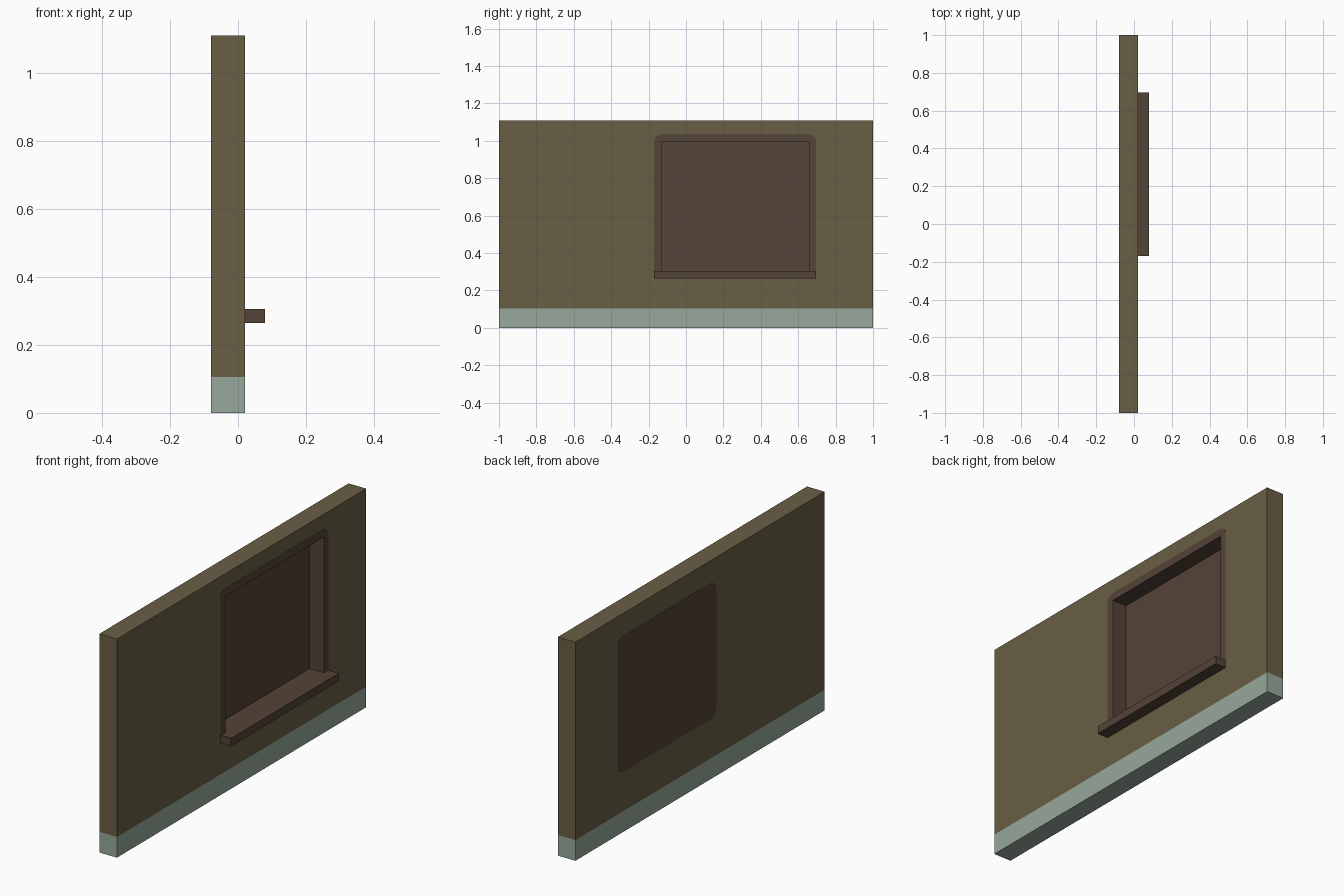
import bpy, bmesh, math
from mathutils import Vector

if "Cube" in bpy.data.objects:
    bpy.data.objects.remove(bpy.data.objects["Cube"])

# Main dimensions
X0, X1 = -0.08, 0.02            # wall back and front
H, BAND = 1.11, 0.105           # wall height, skirting height
Y0, Y1, Z0, Z1 = -0.13, 0.66, 0.305, 0.995   # recess opening
DEPTH, T = 0.08, 0.001          # recess depth, paint thickness


def material(name, rgb):
    m = bpy.data.materials.new(name)
    lin = [((c / 255 + 0.055) / 1.055) ** 2.4 for c in rgb]
    m.diffuse_color = (*lin, 1)
    m.use_nodes = True
    m.node_tree.nodes["Principled BSDF"].inputs["Base Color"].default_value = m.diffuse_color
    return m


wall_mat = material("olive plaster", (106, 94, 70))
band_mat = material("pale green band", (151, 168, 155))
wood_mat = material("dark brown", (84, 67, 55))


def finish(name, bm, mats):
    bmesh.ops.recalc_face_normals(bm, faces=bm.faces)
    me = bpy.data.meshes.new(name)
    bm.to_mesh(me)
    bm.free()
    for m in mats:
        me.materials.append(m)
    ob = bpy.data.objects.new(name, me)
    bpy.context.collection.objects.link(ob)
    return ob


def box(bm, lo, hi):
    lo, hi = Vector(lo), Vector(hi)
    for v in bmesh.ops.create_cube(bm, size=1)["verts"]:
        v.co = Vector([(lo[i] + hi[i]) / 2 + v.co[i] * (hi[i] - lo[i]) for i in range(3)])


def plate(name, outline, x, thickness):
    """Thin plate from a (y, z) outline."""
    bm = bmesh.new()
    face = bm.faces.new([bm.verts.new((x, y, z)) for y, z in outline])
    ext = bmesh.ops.extrude_face_region(bm, geom=[face], use_keep_orig=True)["geom"]
    for v in ext:
        if isinstance(v, bmesh.types.BMVert):
            v.co.x += thickness
    return finish(name, bm, [wood_mat])


def arc(cy, cz, r, start, n=6):
    return [(cy + r * math.cos(math.radians(start - 90 * i / n)),
             cz + r * math.sin(math.radians(start - 90 * i / n))) for i in range(n + 1)]


# Wall: slab sliced at the skirting and opening lines
bm = bmesh.new()
box(bm, (X0 + T, -1, 0), (X1, 1, H))
for axis, pos in ((2, BAND), (2, Z0), (2, Z1), (1, Y0), (1, Y1)):
    n = Vector((0, 0, 0))
    n[axis] = 1
    bmesh.ops.bisect_plane(bm, geom=bm.verts[:] + bm.edges[:] + bm.faces[:],
                           plane_co=n * pos, plane_no=n)


def in_opening(c):
    e = 1e-4
    return Y0 - e < c.y < Y1 + e and Z0 - e < c.z < Z1 + e and c.x > X0 + 0.01


# Push the opening face inwards to make the recess
opening = [f for f in bm.faces if in_opening(f.calc_center_median())]
pushed = bmesh.ops.extrude_discrete_faces(bm, faces=opening)["faces"]
for v in pushed[0].verts:
    v.co.x -= DEPTH

# Colour: green below the band line, brown inside the recess
for f in bm.faces:
    c = f.calc_center_median()
    f.material_index = 1 if c.z < BAND - 1e-4 else 2 if in_opening(c) else 0
finish("wall", bm, [wall_mat, band_mat, wood_mat])

# Painted frame around the opening, with rounded top corners
FY0, FY1, FZ, R = -0.17, 0.695, 1.035, 0.04
foot = 0.285
outline = [(FY0, foot)]
outline += arc(FY0 + R, FZ - R, R, 180) + arc(FY1 - R, FZ - R, R, 90)
outline += [(FY1, foot), (Y1, foot), (Y1, Z1), (Y0, Z1), (Y0, foot)]
plate("window_frame", outline, X1, T)

# Painted rounded panel on the back of the wall
R = 0.045
outline = (arc(Y0 + R, Z1 - R, R, 180) + arc(Y1 - R, Z1 - R, R, 90)
           + arc(Y1 - R, Z0 + R, R, 0) + arc(Y0 + R, Z0 + R, R, -90))
plate("back_panel", outline, X0 + T, -T)

# Projecting sill
bm = bmesh.new()
box(bm, (X1, FY0, 0.265), (0.08, FY1, Z0))
finish("window_sill", bm, [wood_mat])
